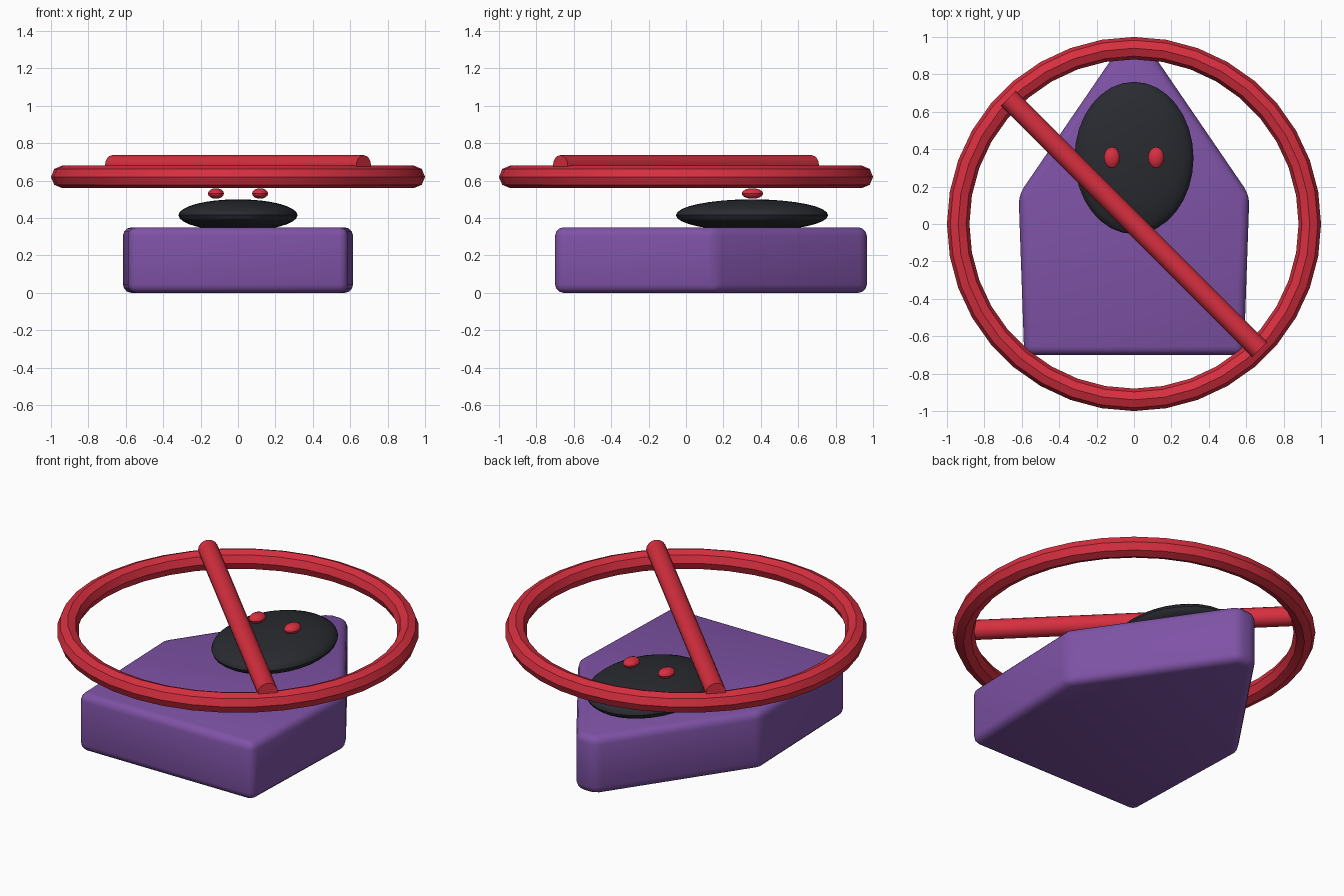
import bpy, bmesh, math
from mathutils import Vector

if "Cube" in bpy.data.objects:
    bpy.data.objects.remove(bpy.data.objects["Cube"])


def material(name, rgb):
    m = bpy.data.materials.new(name)
    m.diffuse_color = (*rgb, 1)
    m.use_nodes = True
    m.node_tree.nodes["Principled BSDF"].inputs["Base Color"].default_value = m.diffuse_color
    return m


purple = material("purple", (0.21, 0.085, 0.38))
red = material("red", (0.68, 0.028, 0.05))
black = material("charcoal", (0.022, 0.024, 0.03))


def finish(name, mat, angle=30):
    ob = bpy.context.object
    ob.name = name
    ob.data.materials.append(mat)
    bpy.ops.object.transform_apply(location=False, rotation=True, scale=True)
    bpy.ops.object.shade_smooth_by_angle(angle=math.radians(angle))
    return ob


def ellipsoid(name, mat, centre, radii, segments, rings):
    bpy.ops.mesh.primitive_uv_sphere_add(segments=segments, ring_count=rings, location=centre)
    bpy.context.object.scale = radii
    return finish(name, mat)


# Body: pointed slab with a narrow blunt tip and rounded edges
half = [(0.587, -0.70), (0.617, 0.155), (0.062, 0.967)]
outline = half + [(-x, y) for x, y in reversed(half)]
bm = bmesh.new()
base = bm.faces.new([bm.verts.new((x, y, 0)) for x, y in outline])
top = bmesh.ops.extrude_face_region(bm, geom=[base])["geom"]
bmesh.ops.translate(bm, vec=(0, 0, 0.35),
                    verts=[v for v in top if isinstance(v, bmesh.types.BMVert)])
bmesh.ops.recalc_face_normals(bm, faces=bm.faces[:])
bmesh.ops.bevel(bm, geom=bm.edges[:], offset=0.045, segments=3, profile=0.5,
                affect='EDGES', clamp_overlap=True)
mesh = bpy.data.meshes.new("body")
bm.to_mesh(mesh)
bm.free()
body = bpy.data.objects.new("body", mesh)
bpy.context.collection.objects.link(body)
bpy.context.view_layer.objects.active = body
body.select_set(True)
finish("body", purple, 40)

# Flattened dark head resting on the slab
ellipsoid("head", black, (0, 0.353, 0.415), (0.318, 0.407, 0.085), 32, 16)

# Pair of eyes floating above the head
for side, label in ((-1, "left_eye"), (1, "right_eye")):
    ellipsoid(label, red, (side * 0.118, 0.355, 0.531), (0.043, 0.057, 0.028), 16, 8)

# Faceted ring
bpy.ops.mesh.primitive_torus_add(major_segments=36, minor_segments=8, major_radius=0.94,
                                 minor_radius=0.06, location=(0, 0, 0.62))
finish("ring", red)

# Diagonal bar across the ring
direction = Vector((1, -1, 0))
bpy.ops.mesh.primitive_cylinder_add(vertices=16, radius=0.056, depth=1.9, location=(0, 0, 0.68),
                                    rotation=direction.to_track_quat('Z', 'Y').to_euler())
finish("diagonal_bar", red)
